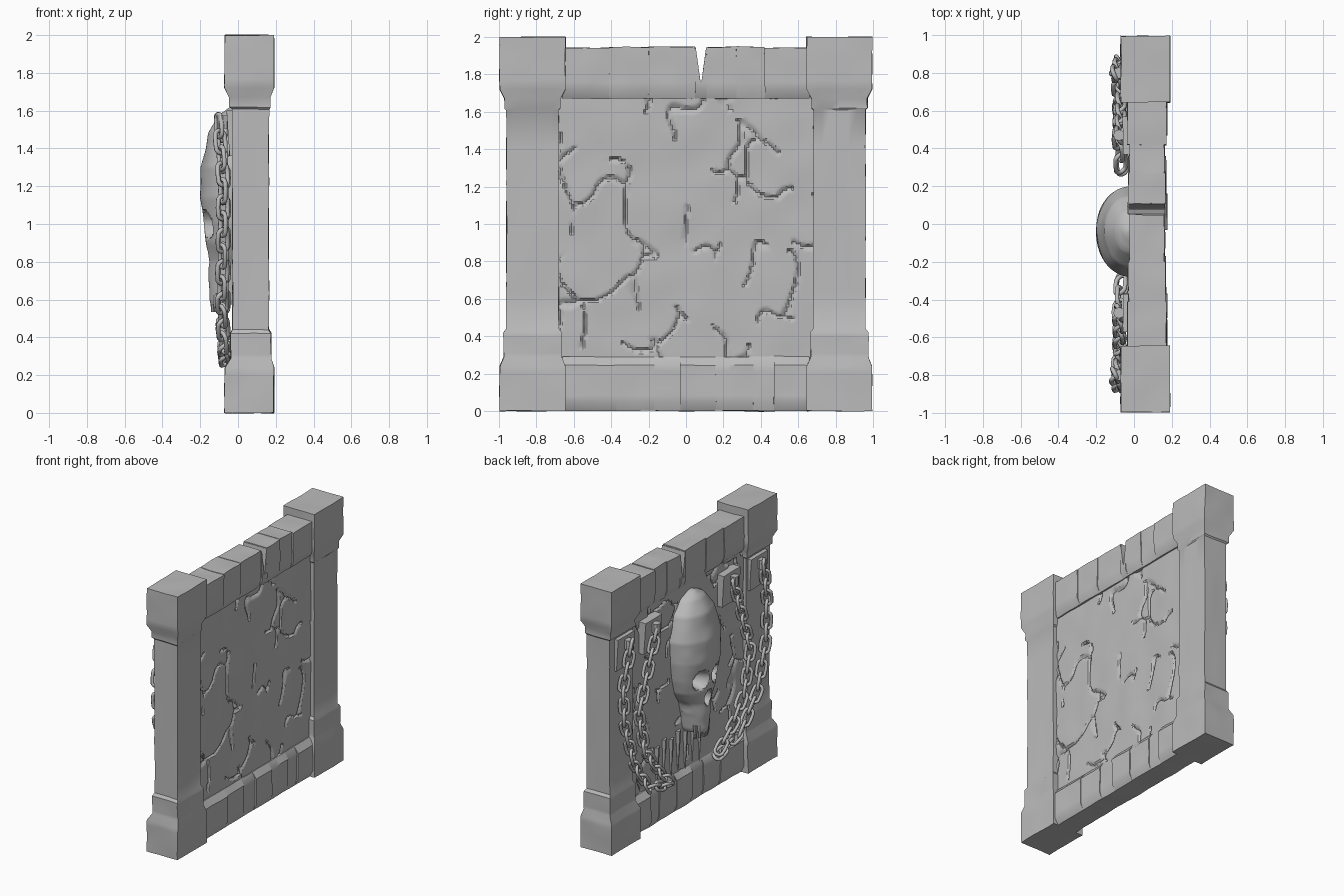
import bpy, bmesh, math
from mathutils import Vector, Matrix, noise

if "Cube" in bpy.data.objects:
    bpy.data.objects.remove(bpy.data.objects["Cube"])

stone = bpy.data.materials.new("grey stone")
stone.use_nodes = True
GREY = (0.5, 0.5, 0.5, 1)
stone.diffuse_color = GREY
stone.node_tree.nodes["Principled BSDF"].inputs["Base Color"].default_value = GREY


def finish(name, bm, angle=35):
    bmesh.ops.recalc_face_normals(bm, faces=bm.faces)
    mesh = bpy.data.meshes.new(name)
    bm.to_mesh(mesh)
    bm.free()
    mesh.materials.append(stone)
    ob = bpy.data.objects.new(name, mesh)
    bpy.context.collection.objects.link(ob)
    bpy.ops.object.select_all(action='DESELECT')
    ob.select_set(True)
    bpy.context.view_layer.objects.active = ob
    bpy.ops.object.shade_smooth_by_angle(angle=math.radians(angle))
    return ob


def weather(bm, amount, cuts=5):
    """Bevel the sharp edges, subdivide and wear the surface unevenly."""
    sharp = [e for e in bm.edges if e.calc_face_angle(0) > 0.6]
    bmesh.ops.bevel(bm, geom=sharp, offset=0.014, segments=1, affect='EDGES')
    bmesh.ops.subdivide_edges(bm, edges=[e for e in bm.edges if e.calc_length() > 0.1],
                              cuts=cuts, use_grid_fill=True)
    for v in bm.verts:
        v.co += noise.noise_vector(v.co * 7) * amount


def loft(name, sections, amount):
    """Stack rectangles given as height, x range and y range."""
    bm = bmesh.new()
    rings = [[bm.verts.new(p) for p in ((a, c, z), (b, c, z), (b, d, z), (a, d, z))]
             for z, a, b, c, d in sections]
    for low, high in zip(rings, rings[1:]):
        for i in range(4):
            j = (i + 1) % 4
            bm.faces.new((low[i], low[j], high[j], high[i]))
    bm.faces.new(rings[0][::-1])
    bm.faces.new(rings[-1])
    weather(bm, amount)
    return finish(name, bm)


# End columns with stepped base and flared cap
COLUMN = [(0, -.07, .19, .175), (.24, -.07, .19, .175), (.29, -.04, .175, .155),
          (.42, -.04, .175, .155), (.44, -.03, .163, .14), (1.61, -.03, .163, .14),
          (1.62, -.045, .17, .15), (1.67, -.045, .17, .15),
          (1.72, -.07, .19, .175), (2, -.07, .19, .175)]
for side, word in ((-1, "right"), (1, "left")):
    loft(word + "_column", [(z, a, b, side * .82 - w, side * .82 + w)
                            for z, a, b, w in COLUMN], .005)

# Top and bottom rails made of separate stones
top_cuts = [-.66, -.41, -.2, .05, .11, .27, .42, .66]
for i, (a, b) in enumerate(zip(top_cuts, top_cuts[1:])):
    shift = .006 * (i % 3) - .006
    high = 1.76 if i == 3 else 1.945 + shift / 2
    loft("top_stone", [(1.67, -.01, .145, a, b), (1.72, -.03 + shift, .165 - shift, a, b),
                       (high, -.03 + shift, .165 - shift, a, b)], .005)

# Sloping sides of the broken notch
for y, tip in ((.05, .08), (.11, .08)):
    loft("notch_stone", [(1.74, -.03, .165, min(y, tip), max(y, tip)),
                         (1.94, -.03, .165, y - .003, y + .003)], .001)

bottom_cuts = [-.66, -.37, -.17, -.03, .16, .36, .47, .66]
for i, (a, b) in enumerate(zip(bottom_cuts, bottom_cuts[1:])):
    shift = .006 * (i % 3) - .006
    loft("bottom_stone", [(0, -.01, .15, a, b), (.05, -.03 + shift, .17 - shift, a, b),
                          (.245, -.03 + shift, .17 - shift, a, b),
                          (.29, 0, .14, a, b)], .005)

# Cracked wall panel, one weathered sheet for each face
for x, sign, word in ((.135, 1, "plain"), (-.005, -1, "carved")):
    bm = bmesh.new()
    bmesh.ops.create_grid(bm, x_segments=120, y_segments=120, size=.72)
    for v in bm.verts:
        y, z = v.co.x, v.co.y + 1
        p = Vector((y * 3.2, z * 2.4, 5 * sign))
        p += noise.noise_vector(p * 2) * .25
        dist = noise.voronoi(p)[0]
        gap = dist[1] - dist[0]
        crack = max(0, 1 - gap / .06) * (noise.noise(p * 1.7) > -.05)
        wear = noise.noise(Vector((y, z, sign)) * 5) * .006
        v.co = (x + sign * (wear - .018 * crack), y, z)
    finish(word + "_panel", bm, 30)

# Skull, a lofted half shell with sockets pressed in
SKULL = [(1.62, .02, .04), (1.58, .11, .10), (1.48, .19, .155), (1.3, .24, .195),
         (1.14, .235, .2), (1.0, .215, .18), (.9, .19, .168), (.8, .13, .155),
         (.7, .105, .155), (.6, .09, .15), (.56, .07, .14)]
CENTRE = -.04
# Pits are y offset, height, half width, half height, depth
PITS = [(-.085, 1.0, .065, .075, .10), (.085, 1.0, .065, .075, .10),
        (0, .84, .035, .06, .07), (-.17, .76, .07, .07, .05), (.17, .76, .07, .07, .05)]
bm = bmesh.new()
rows = []
for (z0, w0, d0), (z1, w1, d1) in zip(SKULL, SKULL[1:]):
    steps = max(2, round((z0 - z1) / .015))
    for k in range(steps):
        t = k / steps
        z, w, d = z0 + (z1 - z0) * t, w0 + (w1 - w0) * t, d0 + (d1 - d0) * t
        row = []
        for i in range(49):
            a = math.pi * i / 48
            y, x = w * math.cos(a), -d * math.sin(a) ** .8
            for py, pz, ry, rz, deep in PITS:
                r = math.hypot((y - py) / ry, (z - pz) / rz)
                if r < 1 and x < -.03:
                    x = min(x + deep * min(1, (1 - r) * 3), -.01)
            wear = noise.noise(Vector((x, y, z)) * 9) * .006
            row.append(bm.verts.new((x + wear, y + CENTRE, z)))
        rows.append(row)
for r0, r1 in zip(rows, rows[1:]):
    for i in range(48):
        bm.faces.new((r0[i], r0[i + 1], r1[i + 1], r1[i]))
bm.faces.new(rows[0])
bm.faces.new(rows[-1])
finish("skull", bm, 40)


def cone(name, y, z, x, radius, tip, height, depth=1, sides=8):
    bm = bmesh.new()
    bmesh.ops.create_cone(bm, cap_ends=True, segments=sides, radius1=tip,
                          radius2=radius, depth=height)
    bmesh.ops.scale(bm, vec=(depth, 1, 1), verts=bm.verts)
    bmesh.ops.translate(bm, vec=(x, y, z), verts=bm.verts)
    finish(name, bm)


# Upper teeth and the long spikes under them
for i in range(6):
    off = (i - 2.5) * .03
    cone("tooth", CENTRE + off, .585, -.14 + abs(off) * .5, .016, .01, .1)
for i in range(7):
    cone("spike", .36 - i * .085, .42 + .03 * (i % 2), -.005, .026, .004, .3, .9, 5)

# Chains hanging from plates
link_mesh = None


def add_link(name, matrix):
    global link_mesh
    if link_mesh is None:
        bpy.ops.mesh.primitive_torus_add(major_radius=.032, minor_radius=.012,
                                         major_segments=16, minor_segments=8)
        ob = bpy.context.object
        for v in ob.data.vertices:
            v.co.x += math.copysign(.03, v.co.x) if abs(v.co.x) > .001 else 0
        ob.data.materials.append(stone)
        bpy.ops.object.shade_smooth_by_angle(angle=math.radians(60))
        link_mesh = ob.data
    else:
        ob = bpy.data.objects.new(name, link_mesh)
        bpy.context.collection.objects.link(ob)
    ob.name = name
    ob.matrix_world = matrix


def chain(name, points, spacing=.088):
    pts = [Vector(p) for p in points]
    carry, count = 0, 0
    for a, b in zip(pts, pts[1:]):
        run = (b - a).length
        along = (b - a).normalized()
        across = Vector((1, 0, 0)).cross(along).normalized()
        out = along.cross(across)
        while carry < run:
            turn = Matrix((along, across, out)).transposed().to_4x4()
            roll = Matrix.Rotation(math.radians(55 if count % 2 else -25), 4, 'X')
            add_link(name, Matrix.Translation(a + along * carry) @ turn @ roll)
            carry += spacing
            count += 1
        carry -= run


OUTER = [(-.1, .8, 1.52), (-.08, .86, 1.25), (-.08, .85, .95), (-.085, .74, .6),
         (-.075, .56, .36), (-.065, .32, .28)]
INNER = [(-.08, .47, 1.5), (-.075, .58, 1.2), (-.075, .67, .95), (-.075, .6, .65),
         (-.08, .45, .45), (-.07, .3, .31)]
for side, word in ((-1, "right"), (1, "left")):
    for path, part in ((OUTER, "outer"), (INNER, "inner")):
        chain(f"{word}_{part}_chain", [(x, y * side, z) for x, y, z in path])
        y = path[0][1] * side
        loft(f"{word}_{part}_plate", [(1.36, -.045, .02, y - .1, y + .1),
                                      (1.6, -.06, .02, y - .1, y + .1)], .003)
        cone(f"{word}_{part}_peg", y, 1.54, -.08, .03, .03, .07)
